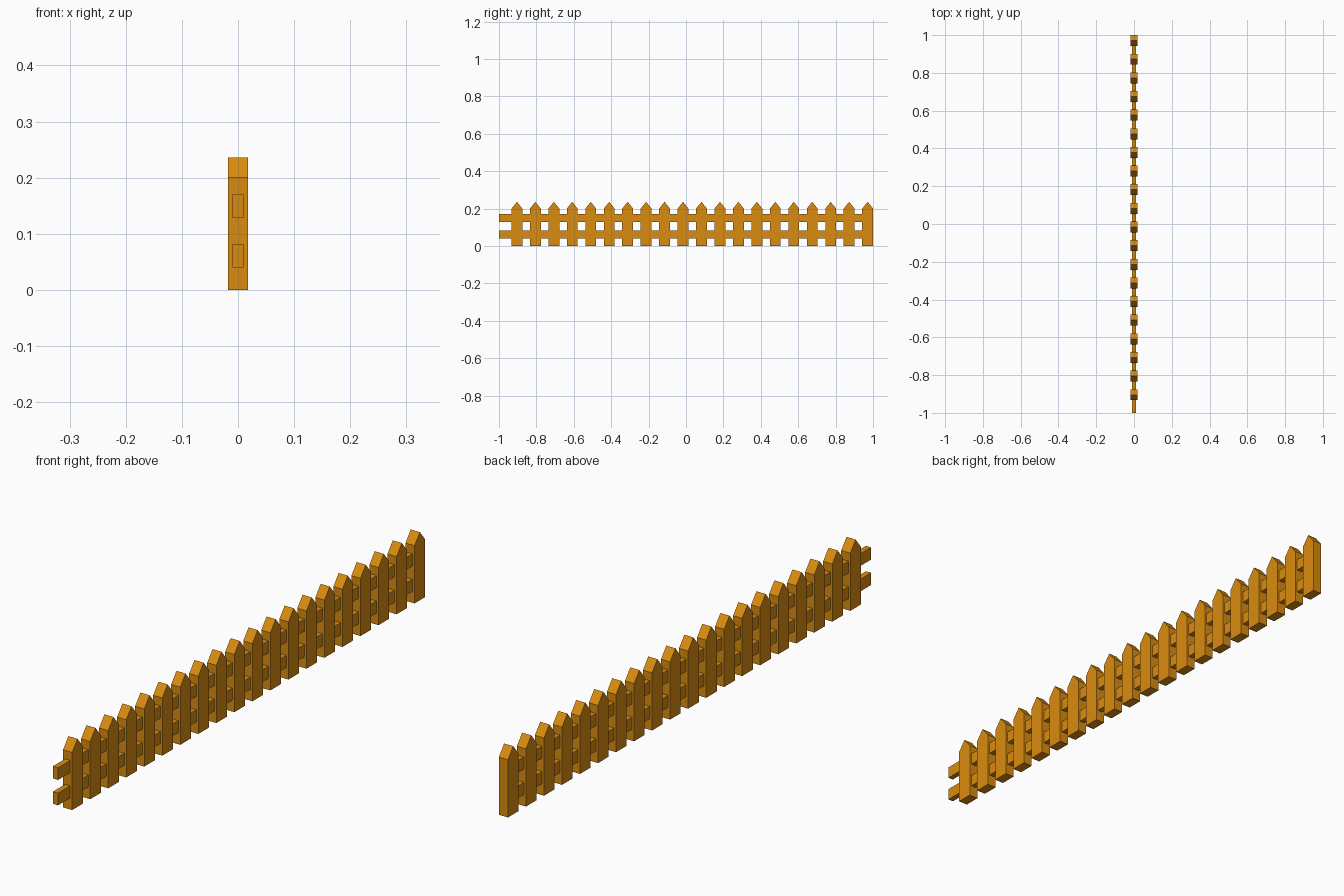
import bpy, bmesh

if "Cube" in bpy.data.objects:
    bpy.data.objects.remove(bpy.data.objects["Cube"])

wood = bpy.data.materials.new("orange wood")
wood.diffuse_color = (0.70, 0.262, 0.005, 1)
wood.use_nodes = True
wood.node_tree.nodes["Principled BSDF"].inputs["Base Color"].default_value = wood.diffuse_color


def extruded_profile(name, profile, axis, start, end):
    """Extrude a closed 2D outline along x (outline in y,z) or y (outline in x,z)."""
    def place(a, b, d):
        return (d, a, b) if axis == 'X' else (a, d, b)
    bm = bmesh.new()
    face = bm.faces.new([bm.verts.new(place(a, b, start)) for a, b in profile])
    new = bmesh.ops.extrude_face_region(bm, geom=[face])["geom"]
    # the starting face stays in place as the other cap
    if not face.is_valid or len(bm.faces) < len(profile) + 2:
        bm.faces.new([bm.verts.new(place(a, b, start)) for a, b in profile])
        bmesh.ops.remove_doubles(bm, verts=bm.verts[:], dist=1e-6)
    moved = [g for g in new if isinstance(g, bmesh.types.BMVert)]
    bmesh.ops.translate(bm, verts=moved, vec=place(0, 0, end - start))
    bmesh.ops.recalc_face_normals(bm, faces=bm.faces[:])
    mesh = bpy.data.meshes.new(name)
    bm.to_mesh(mesh)
    bm.free()
    mesh.materials.append(wood)
    obj = bpy.data.objects.new(name, mesh)
    bpy.context.collection.objects.link(obj)
    return obj


# pointed pickets, evenly spaced, the last one closing the fence end
COUNT, HALF_W, HALF_T = 20, 0.029, 0.0175
FIRST, LAST = -0.904, 0.971
outline = [(-HALF_W, 0), (HALF_W, 0), (HALF_W, 0.2), (0, 0.236), (-HALF_W, 0.2)]
picket = extruded_profile("picket", outline, 'X', -HALF_T, HALF_T)
picket.location.y = FIRST
for i in range(1, COUNT):
    copy = picket.copy()
    copy.name = f"picket_{i + 1}"
    copy.location.y = FIRST + (LAST - FIRST) * i / (COUNT - 1)
    bpy.context.collection.objects.link(copy)

# two horizontal rails running through the pickets, free at the -y end
for name, low, high in (("lower_rail", 0.04, 0.082), ("upper_rail", 0.128, 0.17)):
    section = [(-0.01, low), (0.01, low), (0.01, high), (-0.01, high)]
    extruded_profile(name, section, 'Y', -1.0, LAST)
